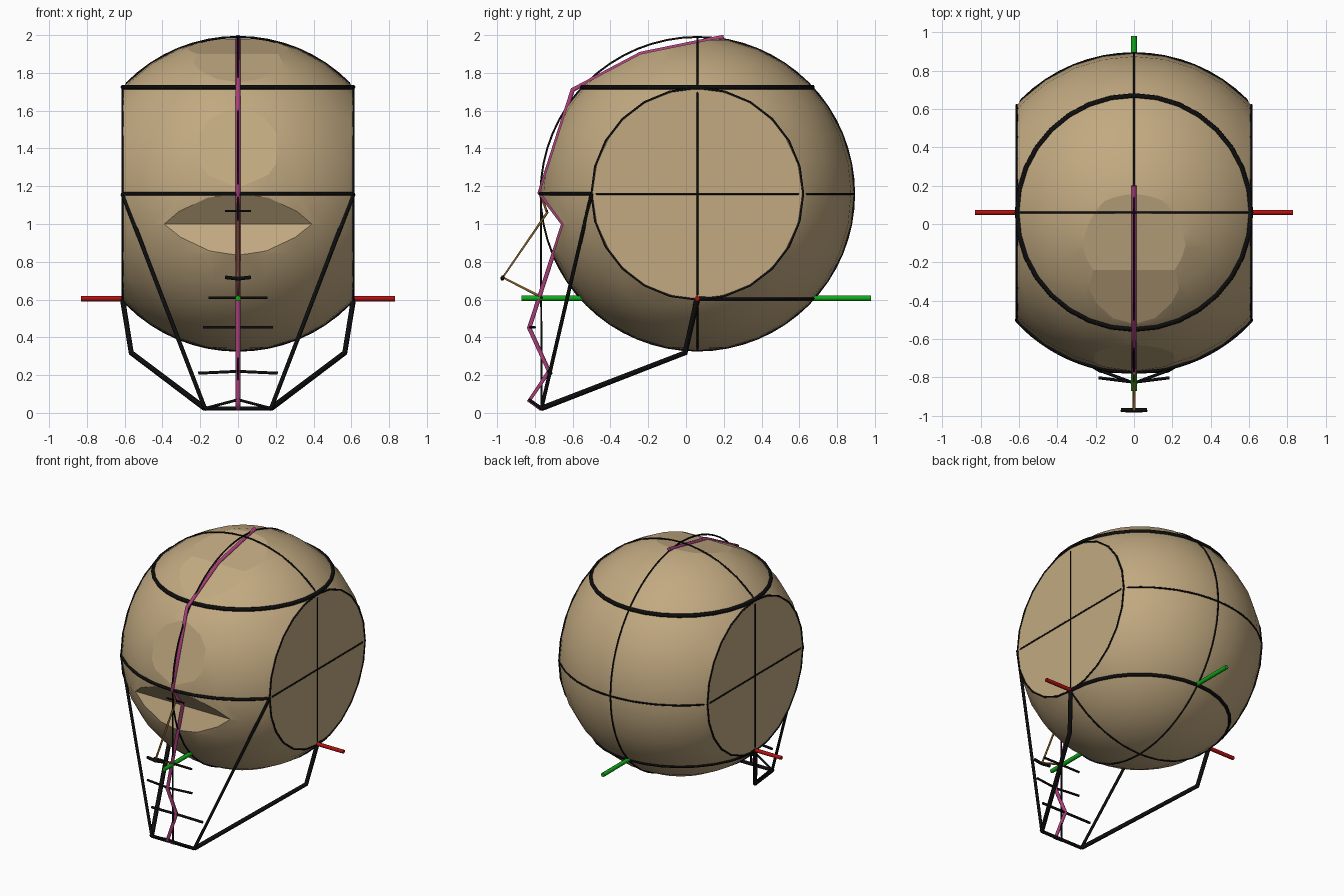
import bpy, bmesh
from math import sin, cos, pi, sqrt
from mathutils import Matrix, Vector

if "Cube" in bpy.data.objects:
    bpy.data.objects.remove(bpy.data.objects["Cube"])

C = Vector((0, 0.06, 1.16))   # cranium centre
R, SIDE = 0.83, 0.612         # cranium radius, half width at the side planes


def material(name, rgb):
    m = bpy.data.materials.new(name)
    m.diffuse_color = (*rgb, 1)
    m.use_nodes = True
    m.node_tree.nodes["Principled BSDF"].inputs["Base Color"].default_value = m.diffuse_color
    return m


TAN = material("tan", (0.54, 0.40, 0.22))
BLACK = material("black", (0.004, 0.004, 0.004))
PINK = material("magenta", (0.40, 0.05, 0.20))
BROWN = material("brown", (0.22, 0.11, 0.02))
RED = material("red", (0.45, 0.005, 0.005))
GREEN = material("green", (0.005, 0.40, 0.01))


def wire(name, lines, radius, mat=BLACK, closed=False, res=1):
    """Round tubes along one or more polylines."""
    cu = bpy.data.curves.new(name, 'CURVE')
    cu.dimensions = '3D'
    cu.bevel_depth, cu.bevel_resolution, cu.use_fill_caps = radius, res, True
    for pts in lines:
        s = cu.splines.new('POLY')
        s.points.add(len(pts) - 1)
        for p, co in zip(s.points, pts):
            p.co = (*co, 1)
        s.use_cyclic_u = closed
    cu.materials.append(mat)
    ob = bpy.data.objects.new(name, cu)
    bpy.context.collection.objects.link(ob)
    return ob


def arc(center, r, u, v, a0=0.0, a1=2 * pi, n=64):
    """Arc in the u-v plane, flattened against the side planes."""
    pts = []
    closed = abs(a1 - a0 - 2 * pi) < 1e-6
    for i in range(n if closed else n + 1):
        a = a0 + (a1 - a0) * i / n
        p = Vector(center) + r * (cos(a) * Vector(u) + sin(a) * Vector(v))
        p.x = max(-SIDE, min(SIDE, p.x))
        pts.append(p)
    return pts


def mirrored(pts):
    return [pts, [(-x, y, z) for x, y, z in pts]]


X, Y, Z = (1, 0, 0), (0, 1, 0), (0, 0, 1)

# Profile of the face in (y, z), top of the head to under the chin
profile = [(0.20, 1.99), (-0.24, 1.90), (-0.60, 1.71), (-0.775, 1.165), (-0.65, 1.0),
           (-0.83, 0.45), (-0.725, 0.22), (-0.83, 0.065), (-0.765, 0.022)]

# Cranium: sphere with sliced sides and three flattened planes on forehead and crown
bm = bmesh.new()
bmesh.ops.create_uvsphere(bm, u_segments=32, v_segments=16, radius=R,
                          matrix=Matrix.Translation(C))
for f in bm.faces:
    f.smooth = True
planes = [((SIDE, 0, 0), (1, 0, 0)), ((-SIDE, 0, 0), (-1, 0, 0))]
for (y0, z0), (y1, z1) in zip(profile[:3], profile[1:4]):
    planes.append(((0, y0, z0), Vector((0, z1 - z0, y0 - y1)).normalized()))
for co, no in planes:
    cut = bmesh.ops.bisect_plane(bm, geom=bm.verts[:] + bm.edges[:] + bm.faces[:], dist=1e-5,
                                 plane_co=co, plane_no=no, clear_outer=True)
    rim = [e for e in cut['geom_cut'] if isinstance(e, bmesh.types.BMEdge)]
    for f in bmesh.ops.edgeloop_fill(bm, edges=rim)['faces']:
        f.smooth = False
bmesh.ops.recalc_face_normals(bm, faces=bm.faces)
me = bpy.data.meshes.new("cranium")
bm.to_mesh(me)
bm.free()
me.materials.append(TAN)
cranium = bpy.data.objects.new("cranium", me)
bpy.context.collection.objects.link(cranium)

# Eye socket notch, cut with a wedge
bm = bmesh.new()
wedge = [(-0.65, 1.0), (-0.90, 1.34), (-1.2, 0.9), (-0.83, 0.45)]
face = bm.faces.new([bm.verts.new((-0.7, y, z)) for y, z in wedge])
ext = bmesh.ops.extrude_face_region(bm, geom=[face])
bmesh.ops.translate(bm, vec=(1.4, 0, 0),
                    verts=[g for g in ext['geom'] if isinstance(g, bmesh.types.BMVert)])
if face.is_valid and len(bm.faces) == 5:
    bm.faces.new([v for v in face.verts])
bmesh.ops.recalc_face_normals(bm, faces=bm.faces)
cm = bpy.data.meshes.new("socket_cutter")
bm.to_mesh(cm)
bm.free()
cm.materials.append(TAN)
cutter = bpy.data.objects.new("socket_cutter", cm)
bpy.context.collection.objects.link(cutter)
cutter.hide_render = True
mod = cranium.modifiers.new("socket", 'BOOLEAN')
mod.operation, mod.object, mod.solver = 'DIFFERENCE', cutter, 'EXACT'
bpy.context.view_layer.objects.active = cranium
bpy.ops.object.modifier_apply(modifier=mod.name)
bpy.data.objects.remove(cutter)

# Thin construction circles on the cranium
thin = 0.006
wire("sagittal_circle", [arc(C, R, Y, Z)], thin, closed=True)
wire("coronal_circle", [arc(C, R, X, Z)], thin, closed=True)
wire("equator_circle", [arc(C, R, X, Y)], thin, closed=True)
rs = sqrt(R * R - SIDE * SIDE)
wire("side_circles", [arc((s * SIDE, C.y, C.z), rs, Y, Z, n=24) for s in (1, -1)],
     thin, closed=True)

# Thick guide lines: hairline, brow, base of skull
rh = sqrt(R * R - 0.565 ** 2)
wire("hairline_ring", [arc((0, C.y, 1.725), rh, X, Y, n=32)], 0.014, closed=True)
wire("base_half_ring", [arc((0, C.y, 0.605), rh, X, Y, 0, pi, n=16)], 0.014)
lim = math_half = 0.235 * pi
brow = arc(C, R, X, Y, pi + lim, 2 * pi - lim, n=24)
wire("brow_line", [brow], 0.011)

# Jaw and face frame
chin = (0.175, -0.765, 0.024)
wire("jaw", mirrored([(SIDE, 0.06, 0.605), (0.565, -0.005, 0.318), chin]), 0.015)
wire("chin_line", [[chin, (-chin[0], chin[1], chin[2])]], 0.012)
wire("face_sides", mirrored([(SIDE, -0.50, 1.16), chin]), 0.011)
wire("chin_wedge", mirrored([chin, (0, -0.83, 0.07)]), 0.008)
wire("face_centre_line", [[(0, -0.768, 1.16), (0, -0.765, 0.02)]], thin)

# Facial marks: half width, end y, middle y, end z, middle z, thickness
marks = {"nose_bridge_mark": (0.07, -0.735, -0.735, 1.068, 1.068, 0.006),
         "nose_tip_mark": (0.068, -0.97, -0.972, 0.718, 0.71, 0.011),
         "nose_base_mark": (0.155, -0.765, -0.765, 0.61, 0.61, 0.008),
         "mouth_mark": (0.185, -0.802, -0.825, 0.453, 0.453, 0.008),
         "chin_crease_mark": (0.21, -0.715, -0.728, 0.21, 0.22, 0.009)}
for name, (w, ye, ym, ze, zm, r) in marks.items():
    wire(name, [[(-w, ye, ze), (0, ym, zm), (w, ye, ze)]], r)

# Coloured profile, nose and axes
wire("profile_line", [[(0, y, z) for y, z in profile]], 0.014, PINK)
wire("nose_line", [[(0, -0.77, 1.16), (0, -0.735, 1.06), (0, -0.97, 0.717),
                    (0, -0.765, 0.612)]], 0.008, BROWN)
wire("ear_axis", [[(-0.83, 0.06, 0.605), (0.83, 0.06, 0.605)]], 0.014, RED, res=2)
wire("depth_axis", [[(0, -0.87, 0.607), (0, 0.98, 0.607)]], 0.015, GREEN, res=2)
